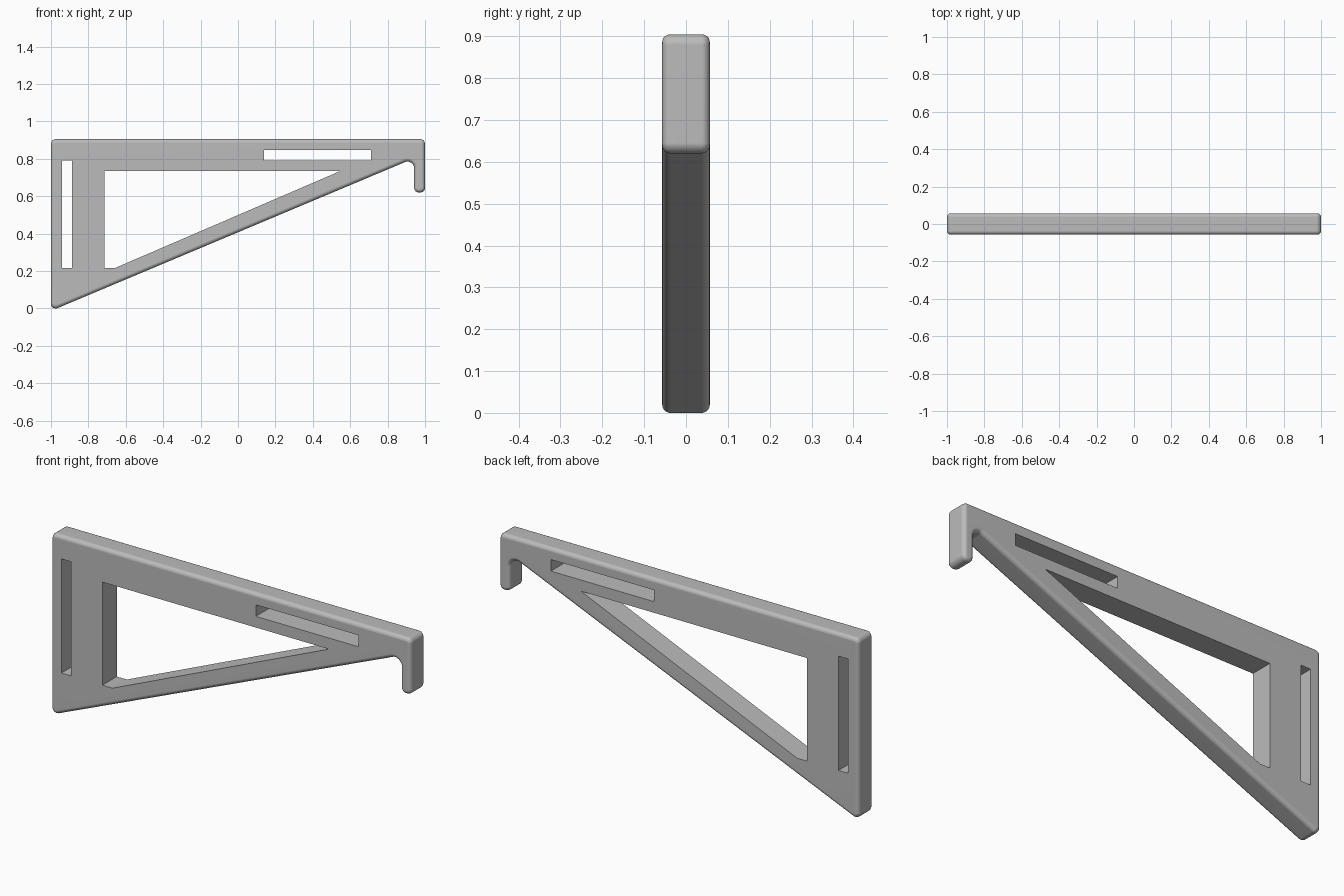
import bpy, bmesh, math
from mathutils import Vector

HALF = 0.057      # half thickness of the plate
EDGE = 0.02       # radius of the rounded outer edges

old = bpy.data.objects.get("Cube")
if old:
    bpy.data.objects.remove(old, do_unlink=True)

grey = bpy.data.materials.new("light_grey")
grey.use_nodes = True
colour = (0.5, 0.5, 0.5, 1)
grey.diffuse_color = colour
grey.node_tree.nodes["Principled BSDF"].inputs["Base Color"].default_value = colour


def fillet(corners, steps=6):
    """Round every (x, z, radius) corner with an arc."""
    out = []
    pts = [Vector(c[:2]) for c in corners]
    for i, p in enumerate(pts):
        r = corners[i][2]
        a = (pts[i - 1] - p).normalized()
        b = (pts[(i + 1) % len(pts)] - p).normalized()
        half = a.angle(b) / 2
        centre = p + (a + b).normalized() * (r / math.sin(half))
        start = p + a * (r / math.tan(half)) - centre
        end = p + b * (r / math.tan(half)) - centre
        for k in range(steps + 1):
            t = k / steps
            out.append(centre + (start.lerp(end, t)).normalized() * r)
    return out


def plate(name, outline, half, bevel=0):
    """Extrude a counter-clockwise x-z outline along y, optionally rounding its rims."""
    bm = bmesh.new()
    front = [bm.verts.new((p[0], -half, p[1])) for p in outline]
    back = [bm.verts.new((p[0], half, p[1])) for p in outline]
    caps = [bm.faces.new(front), bm.faces.new(back[::-1])]
    for i in range(len(outline)):
        bm.faces.new((front[i], front[i - 1], back[i - 1], back[i]))
    bm.normal_update()
    if bevel:
        rims = [e for cap in caps for e in cap.edges]
        bmesh.ops.bevel(bm, geom=rims, offset=bevel, offset_type='OFFSET',
                        segments=5, profile=0.5, affect='EDGES', clamp_overlap=False)
    mesh = bpy.data.meshes.new(name)
    bm.to_mesh(mesh)
    bm.free()
    mesh.materials.append(grey)
    obj = bpy.data.objects.new(name, mesh)
    bpy.context.collection.objects.link(obj)
    return obj


def box(x0, x1, z0, z1):
    return [(x0, z0), (x1, z0), (x1, z1), (x0, z1)]


# Triangular bracket with a hook at the end of its top arm
bracket = plate("bracket", fillet([
    (-1, -0.013, 0.025), (0.942, 0.803, 0.035), (0.942, 0.62, 0.025),
    (1, 0.62, 0.025), (1, 0.905, 0.025), (-1, 0.905, 0.025)]), HALF, EDGE)

# Openings: wall slot, top slot and the large central window
openings = {
    "wall_slot_cutter": box(-0.942, -0.888, 0.216, 0.79),
    "top_slot_cutter": box(0.139, 0.711, 0.79, 0.848),
    "window_cutter": [(-0.714, 0.216), (-0.658, 0.216), (0.545, 0.734), (-0.714, 0.734)],
}
bpy.context.view_layer.objects.active = bracket
for name, outline in openings.items():
    cutter = plate(name, outline, 0.2)
    cutter.hide_render = True
    mod = bracket.modifiers.new(name, 'BOOLEAN')
    mod.operation = 'DIFFERENCE'
    mod.solver = 'EXACT'
    mod.object = cutter
    bpy.ops.object.modifier_apply(modifier=name)
    bpy.data.objects.remove(cutter, do_unlink=True)

# Smooth rounded rims, crisp openings, flat broad faces
bpy.ops.object.select_all(action='DESELECT')
bracket.select_set(True)
bpy.ops.object.shade_smooth_by_angle(angle=math.radians(35))
weighted = bracket.modifiers.new("flat_faces", 'WEIGHTED_NORMAL')
weighted.keep_sharp = True
